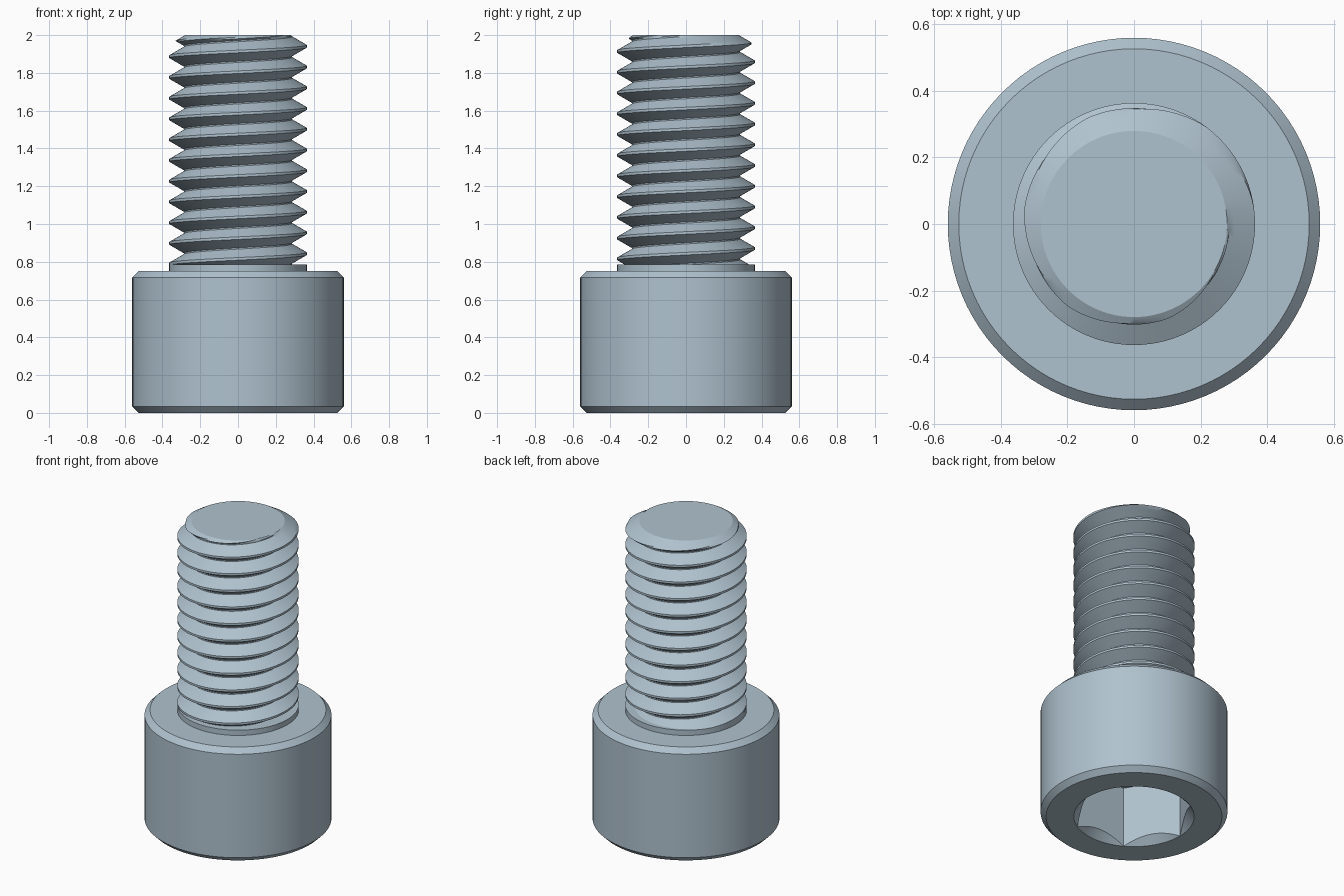
import bpy, bmesh, math

if "Cube" in bpy.data.objects:
    bpy.data.objects.remove(bpy.data.objects["Cube"])

SEG = 96                      # columns around the axis (16 per hex side)
PITCH, MAJOR, MINOR = 0.1098, 0.364, 0.287
HEAD_R, HEAD_H, CHAMFER = 0.56, 0.75, 0.033
SOCKET_R, SOCKET_DEPTH = 0.361, 0.40
COLLAR_TOP, TOP = 0.785, 2.0

steel = bpy.data.materials.new("pale_steel")
steel.diffuse_color = (0.43, 0.54, 0.62, 1)
steel.use_nodes = True
steel.node_tree.nodes["Principled BSDF"].inputs["Base Color"].default_value = steel.diffuse_color


def lathe(name, rings):
    """Skin a list of functions angle -> (radius, z), ordered along the outside."""
    bm = bmesh.new()
    grid = []
    for ring in rings:
        row = []
        for j in range(SEG + 1):
            a = 2 * math.pi * j / SEG
            r, z = ring(a)
            row.append(bm.verts.new((r * math.cos(a), r * math.sin(a), z)))
        grid.append(row)
    for lo, hi in zip(grid, grid[1:]):
        for j in range(SEG):
            bm.faces.new((lo[j], lo[j + 1], hi[j + 1], hi[j]))
    bmesh.ops.remove_doubles(bm, verts=bm.verts, dist=1e-5)
    mesh = bpy.data.meshes.new(name)
    bm.to_mesh(mesh)
    bm.free()
    mesh.materials.append(steel)
    obj = bpy.data.objects.new(name, mesh)
    bpy.context.collection.objects.link(obj)
    bpy.ops.object.select_all(action='DESELECT')
    obj.select_set(True)
    bpy.context.view_layer.objects.active = obj
    bpy.ops.object.shade_smooth_by_angle(angle=math.radians(28))
    return obj


def circle(r, z):
    return lambda a: (r, z)


def hex_radius(a):
    third = math.pi / 3
    return SOCKET_R * math.cos(third / 2) / math.cos(a % third - third / 2)


# Head: hex socket with a conical lead-in, chamfered cylinder outside
lathe("head", [
    circle(0, SOCKET_DEPTH),
    lambda a: (hex_radius(a), SOCKET_DEPTH),
    lambda a: (hex_radius(a), SOCKET_R - hex_radius(a)),
    circle(SOCKET_R, 0),
    circle(HEAD_R - CHAMFER, 0),
    circle(HEAD_R, CHAMFER),
    circle(HEAD_R, HEAD_H - CHAMFER),
    circle(HEAD_R - CHAMFER, HEAD_H),
    circle(MAJOR, HEAD_H),
])


# Thread: V profile with narrow crest and root flats, cut by the tip chamfer
CREST, ROOT = 1 / 16, 1 / 2 - 1 / 32       # phase limits of the two flats


def crest_z(a):
    return 1.886 + PITCH * (a - math.pi) / (2 * math.pi)


def thread_radius(a, z):
    phase = ((z - crest_z(a)) / PITCH) % 1.0
    phase = min(phase, 1 - phase)
    t = min(max((phase - CREST) / (ROOT - CREST), 0), 1)
    r = MAJOR + (MINOR - MAJOR) * t
    return min(r, 0.28 + 1.7 * (TOP - z))


def helix_row(turn):
    def ring(a):
        z = min(max(crest_z(a) + turn * PITCH, COLLAR_TOP), TOP)
        return thread_radius(a, z), z
    return ring


SUB = 5
flank = [CREST + (ROOT - CREST) * i / SUB for i in range(SUB + 1)]
steps = flank + [1 - p for p in reversed(flank)]
rows = [helix_row(n + p) for n in range(-13, 4) for p in steps]

# Shank: plain collar, threaded length and flat tip
lathe("threaded_shank",
      [circle(MAJOR, HEAD_H), circle(MAJOR, COLLAR_TOP)] + rows + [circle(0, TOP)])
